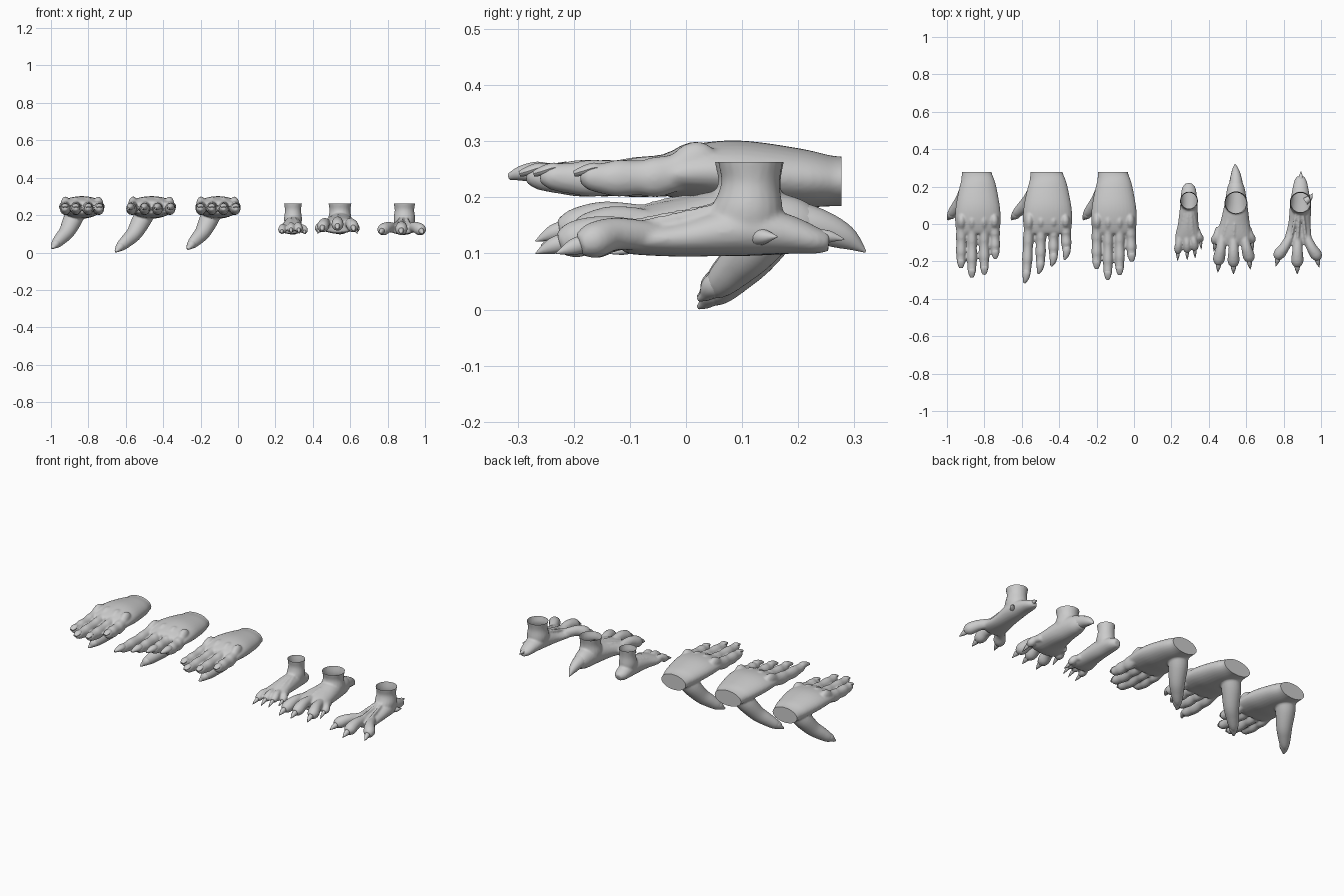
import bpy, bmesh, math
from mathutils import Vector


def spline(p, i, t):
    # Catmull-Rom interpolation of all five path values
    a, b, c, d = p[max(i - 1, 0)], p[i], p[i + 1], p[min(i + 2, len(p) - 1)]
    return [0.5 * (2 * q + (r - o) * t + (2 * o - 5 * q + 4 * r - s) * t * t
            + (3 * q - o - 3 * r + s) * t ** 3) for o, q, r, s in zip(a, b, c, d)]


def tube(bm, pts, ref=(0, 0, 1), n=20, sub=5):
    # closed organic tube through (x, y, z, half width, half height)
    path = [spline(pts, i, k / sub) for i in range(len(pts) - 1) for k in range(sub)]
    path.append(list(pts[-1]))
    rings = []
    for i, p in enumerate(path):
        d = Vector(path[min(i + 1, len(path) - 1)][:3]) - Vector(path[max(i - 1, 0)][:3])
        d.normalize()
        side = d.cross(Vector(ref)).normalized()
        up = side.cross(d)
        w, h = max(p[3], 0.001), max(p[4], 0.001)
        rings.append([bm.verts.new(Vector(p[:3]) + side * w * math.cos(2 * math.pi * k / n)
                                   + up * h * math.sin(2 * math.pi * k / n)) for k in range(n)])
    for r, s in zip(rings, rings[1:]):
        for k in range(n):
            bm.faces.new((r[k], r[(k + 1) % n], s[(k + 1) % n], s[k]))
    bm.faces.new(rings[0])
    bm.faces.new(rings[-1])


def make(name, bm, angle=40):
    bmesh.ops.recalc_face_normals(bm, faces=bm.faces[:])
    me = bpy.data.meshes.new(name)
    bm.to_mesh(me)
    bm.free()
    ob = bpy.data.objects.new(name, me)
    bpy.context.scene.collection.objects.link(ob)
    me.shade_smooth()
    me.set_sharp_from_angle(angle=math.radians(angle))
    return ob


def fuse(name, bm, co, no, cap):
    # blend overlapping tubes into one skin, then cut the limb end flat
    ob = make(name, bm)
    m = ob.modifiers.new("blend", 'REMESH')
    m.mode = 'VOXEL'
    m.voxel_size = 0.0055
    s = ob.modifiers.new("soften", 'SMOOTH')
    s.factor, s.iterations = 0.5, 3
    dg = bpy.context.evaluated_depsgraph_get()
    me = bpy.data.meshes.new_from_object(ob.evaluated_get(dg))
    ob.modifiers.clear()
    b = bmesh.new()
    b.from_mesh(me)
    bmesh.ops.bisect_plane(b, geom=b.verts[:] + b.edges[:] + b.faces[:],
                           plane_co=co, plane_no=no, clear_outer=True)
    if cap:
        bmesh.ops.holes_fill(b, edges=[e for e in b.edges if e.is_boundary], sides=0)
    b.to_mesh(me)
    b.free()
    ob.data = me
    me.shade_smooth()
    me.set_sharp_from_angle(angle=math.radians(50))


def hand(name, c, s, fingers, thumb, claw):
    bm, nails = bmesh.new(), bmesh.new()
    # wrist and palm
    tube(bm, [(c - .007, .31, .228, .078 * s, .044), (c - .005, .26, .229, .082 * s, .045),
              (c, .2, .234, .098 * s, .053), (c, .1, .243, .117 * s, .058),
              (c, .03, .245, .122 * s, .052), (c, -.03, .24, .117 * s, .04),
              (c, -.05, .238, .108 * s, .03)], n=32)
    # jointed fingers with knuckles
    for x0, x1, tip in fingers:
        end = tip + (.035 if claw else .012)
        prof = [(-.12, .25, .018, .025), (0, .262, .025, .038), (.16, .246, .026, .033),
                (.36, .236, .029, .036), (.5, .235, .026, .031), (.68, .234, .028, .033),
                (.8, .234, .0245, .028), (.93, .237, .022, .023), (1, .238, .012, .012)]
        tube(bm, [(x0 + (x1 - x0) * t, .02 + (end - .02) * t, z, a, b) for t, z, a, b in prof])
        # nail or claw
        if claw:
            tube(nails, [(x1, end + .04, .243, .017, .016), (x1, end + .015, .245, .021, .019),
                         (x1 - .004, end - .012, .243, .016, .014),
                         (x1 - .012, tip, .237, .006, .006)], n=14)
        else:
            tube(nails, [(x1, end + .045, .252, .01, .004), (x1, end + .025, .253, .017, .009),
                         (x1, end + .005, .247, .017, .009), (x1, tip, .242, .009, .005)], n=14)
    # thumb and its fleshy base
    tx, tz = thumb
    u = lambda t: c - .025 + (tx - c + .025) * t
    v = lambda t: .225 + (tz - .225) * t
    tube(bm, [(u(0), .2, v(0), .05, .05), (u(.18), .17, v(.25), .052, .05),
              (u(.4), .125, v(.55), .043, .042), (u(.62), .09, v(.72), .035, .036),
              (u(.82), .06, v(.86), .026, .028), (u(.92), .043, v(.94), .014, .015)])
    tube(nails, [(u(.74), .078, v(.8), .024, .024), (u(.86), .05, v(.885), .024, .023),
                 (u(.95), .035, v(.96), .014, .012), (tx, .022, tz, .004, .004)], n=14)
    fuse(name, bm, (0, .277, 0), (0, 1, 0), True)
    make(name + "_nails", nails)


# three hands: finger base x, tip x, tip y
hand("left_hand", -.835, 1, [(-.922, -.925, -.235), (-.866, -.867, -.285),
     (-.803, -.8, -.27), (-.747, -.742, -.185)], (-.995, .022), False)
hand("clawed_hand", -.462, 1.08, [(-.56, -.575, -.315), (-.497, -.5, -.265),
     (-.43, -.43, -.225), (-.367, -.36, -.19)], (-.655, .004), True)
hand("inner_hand", -.107, 1, [(-.197, -.2, -.24), (-.138, -.14, -.297),
     (-.077, -.077, -.272), (-.02, -.012, -.2)], (-.27, .018), False)


def foot(name, ankle, body, toes, extras):
    bm, claws = bmesh.new(), bmesh.new()
    # sole and instep
    tube(bm, body, n=28)
    # ankle stump
    x, y, r = ankle
    tube(bm, [(x, y, .3, r * 1.05, r * 1.05), (x, y, .265, r, r), (x, y, .225, r * .9, r * .9),
              (x, y - .004, .18, r, r * 1.08), (x, y - .015, .14, r * .9, r * 1.2)], ref=(0, 1, 0))
    for p in toes:
        # toe, tendon ridge and claw
        tube(bm, p)
        px, py, pz, a, b = p[0]
        tube(bm, [(x + (px - x) * .35, y - r * .7, .185, .008, .01),
                  (x + (px - x) * .7, (y - r + py) / 2, pz + .035, .008, .012),
                  (px, py - .02, pz + b * .75, .008, .01)], n=10)
        q, e = Vector(p[-2][:3]), Vector(p[-1][:3])
        d = (e - q).normalized()
        w = p[-1][3]
        k = e + d * .013
        g = e + d * .045
        tube(claws, [(*(e - d * .022), w * .75, w * .8), (*k, w * .62, w * .7),
                     (g.x, g.y, max(g.z - .006, .1), .001, .001)], n=12)
    # heel spurs and side spikes
    for p in extras:
        tube(claws, p, n=14)
    fuse(name, bm, (0, 0, .263), (0, 0, 1), False)
    make(name + "_claws", claws)


def toe(x0, y0, x1, y1, r, z, arch=.012):
    mx, my = (x0 + x1) / 2, (y0 + y1) / 2
    return [(x0, y0, z + arch * .6, r * .8, r * .9), (mx, my, z + arch, r * .95, r),
            (x1 * .8 + mx * .2, y1 * .8 + my * .2 + .012, z, r * 1.1, r * 1.1),
            (x1, y1, z - .008, r * .7, r * .7)]


# slim four-toed foot
foot("slim_foot", (.294, .125, .048),
     [(.292, .215, .122, .018, .018), (.293, .185, .13, .038, .032), (.293, .1, .143, .046, .048),
      (.29, 0, .138, .055, .04), (.287, -.07, .128, .067, .03), (.287, -.105, .122, .06, .02)],
     [toe(.245, -.05, .235, -.155, .02, .122), toe(.282, -.05, .284, -.15, .02, .13),
      toe(.315, -.045, .325, -.14, .02, .13), toe(.338, -.03, .356, -.095, .018, .12)], [])

# broad foot with long heel spur
foot("broad_foot", (.545, .113, .062),
     [(.545, .235, .14, .028, .03), (.545, .19, .15, .047, .05), (.545, .1, .157, .062, .06),
      (.54, 0, .15, .08, .05), (.533, -.07, .143, .098, .042), (.533, -.11, .138, .09, .03)],
     [toe(.475, -.05, .452, -.215, .029, .14, .016), toe(.533, -.06, .532, -.225, .029, .148, .016),
      toe(.585, -.05, .617, -.2, .029, .14, .016), toe(.455, -.02, .432, -.105, .022, .13),
      toe(.61, -.02, .632, -.1, .02, .13)],
     [[(.545, .18, .155, .042, .045), (.545, .235, .148, .033, .033),
       (.543, .285, .128, .02, .022), (.54, .32, .103, .002, .002)]])

# splayed three-toed foot
foot("splayed_foot", (.89, .115, .058),
     [(.89, .255, .12, .018, .016), (.89, .23, .123, .033, .024), (.89, .175, .135, .045, .036),
      (.89, .1, .142, .056, .046), (.885, 0, .128, .06, .034), (.878, -.08, .123, .072, .026),
      (.878, -.11, .12, .06, .02)],
     [toe(.84, -.06, .77, -.185, .029, .123), toe(.875, -.07, .873, -.225, .03, .125),
      toe(.918, -.06, .98, -.19, .029, .123)],
     [[(.89, .23, .128, .018, .016), (.892, .255, .13, .011, .011), (.893, .282, .125, .001, .001)],
      [(.915, .12, .13, .02, .018), (.94, .14, .13, .014, .013), (.955, .163, .13, .001, .001)]])
